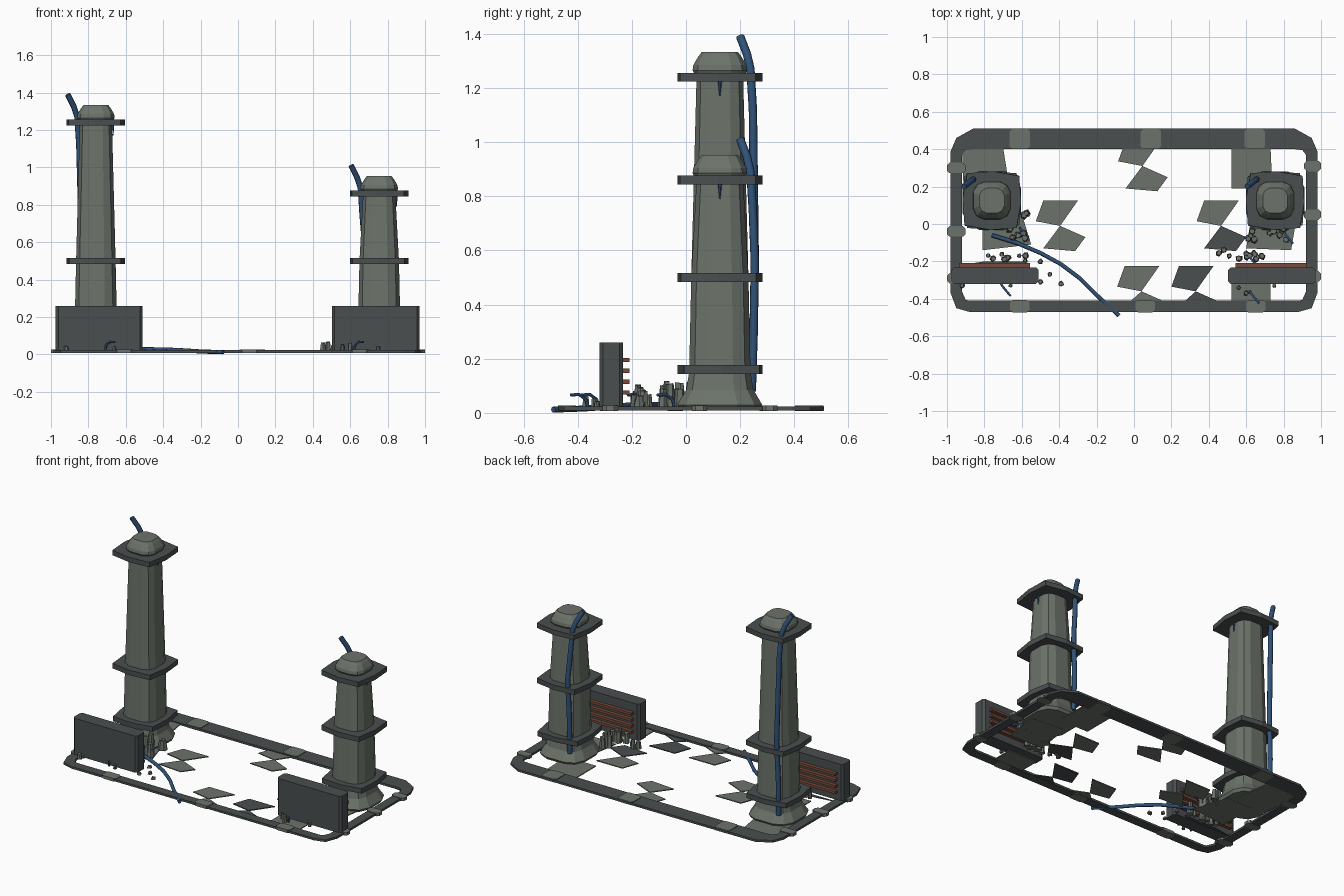
import bpy, bmesh, math, random
from mathutils import Matrix, Vector

if "Cube" in bpy.data.objects:
    bpy.data.objects.remove(bpy.data.objects["Cube"])

random.seed(4)


def material(name, r, g, b):
    m = bpy.data.materials.new(name)
    m.diffuse_color = (r, g, b, 1)
    m.use_nodes = True
    m.node_tree.nodes["Principled BSDF"].inputs["Base Color"].default_value = m.diffuse_color
    return m


STONE = material("weathered stone", 0.150, 0.172, 0.145)
DARK = material("dark slate", 0.068, 0.077, 0.078)
BLUE = material("blue cable", 0.030, 0.085, 0.190)
COPPER = material("copper slat", 0.190, 0.068, 0.040)


def finish(name, bm, mat):
    bmesh.ops.recalc_face_normals(bm, faces=bm.faces)
    me = bpy.data.meshes.new(name)
    bm.to_mesh(me)
    bm.free()
    me.materials.append(mat)
    ob = bpy.data.objects.new(name, me)
    bpy.context.collection.objects.link(ob)
    return ob


def prism(bm, pts, z0, z1):
    """Extrude a flat outline between two heights."""
    lo = [bm.verts.new((x, y, z0)) for x, y in pts]
    hi = [bm.verts.new((x, y, z1)) for x, y in pts]
    bm.faces.new(lo)
    bm.faces.new(hi)
    for i in range(len(pts)):
        j = (i + 1) % len(pts)
        bm.faces.new((lo[i], lo[j], hi[j], hi[i]))


def loft(name, cx, cy, profile, mat, sides=12, power=0.65):
    """Stack rounded-square rings of (height, half width)."""
    bm = bmesh.new()
    rings = []
    for z, r in profile:
        ring = []
        for i in range(sides):
            a = 2 * math.pi * (i + 0.5) / sides
            c, s = math.cos(a), math.sin(a)
            ring.append(bm.verts.new((cx + r * math.copysign(abs(c) ** power, c),
                                      cy + r * math.copysign(abs(s) ** power, s), z)))
        rings.append(ring)
    for a, b in zip(rings, rings[1:]):
        for i in range(sides):
            j = (i + 1) % sides
            bm.faces.new((a[i], a[j], b[j], b[i]))
    bm.faces.new(rings[0])
    bm.faces.new(rings[-1])
    return finish(name, bm, mat)


def tube(name, pts, radius):
    cu = bpy.data.curves.new(name, 'CURVE')
    cu.dimensions = '3D'
    cu.bevel_depth, cu.bevel_resolution, cu.use_fill_caps = radius, 2, True
    sp = cu.splines.new('POLY')
    sp.points.add(len(pts) - 1)
    for p, co in zip(sp.points, pts):
        p.co = (*co, 1)
    tmp = bpy.data.objects.new(name + "_path", cu)
    bpy.context.collection.objects.link(tmp)
    dg = bpy.context.evaluated_depsgraph_get()
    me = bpy.data.meshes.new_from_object(tmp.evaluated_get(dg))
    bpy.data.objects.remove(tmp)
    me.materials.clear()
    me.materials.append(BLUE)
    ob = bpy.data.objects.new(name, me)
    bpy.context.collection.objects.link(ob)


# perimeter frame: chamfered ring, wider at the back
def mirror_loop(half):
    return half + [(-x, y) for x, y in reversed(half)]


outer = mirror_loop([(-0.88, -0.47), (-0.95, -0.45), (-0.98, -0.37),
                     (-0.98, 0.39), (-0.95, 0.46), (-0.86, 0.51)])
inner = mirror_loop([(-0.88, -0.41), (-0.90, -0.405), (-0.92, -0.36),
                     (-0.92, 0.37), (-0.90, 0.395), (-0.86, 0.40)])
bm = bmesh.new()
n = len(outer)
rows = [[bm.verts.new((x, y, z)) for x, y in loop]
        for loop, z in ((outer, 0.009), (outer, 0.023), (inner, 0.023), (inner, 0.009))]
for k in range(4):
    a, b = rows[k], rows[(k + 1) % 4]
    for i in range(n):
        j = (i + 1) % n
        bm.faces.new((a[i], a[j], b[j], b[i]))
finish("perimeter_frame", bm, DARK)

# clamps around the frame
bm = bmesh.new()
clamps = [(x, 0.455, 0.055, 0.053) for x in (-0.61, 0.09, 0.645)]
clamps += [(x, -0.44, 0.052, 0.033) for x in (-0.61, 0.06, 0.65)]
clamps += [(-0.95, y, 0.05, 0.028) for y in (0.30, -0.04, -0.29)]
clamps += [(0.955, y, 0.045, 0.028) for y in (0.31, 0.05, -0.28)]
for x, y, w, d in clamps:
    c = 0.014
    prism(bm, [(x - w, y - d + c), (x - w + c, y - d), (x + w - c, y - d), (x + w, y - d + c),
               (x + w, y + d - c), (x + w - c, y + d), (x - w + c, y + d), (x - w, y + d - c)],
          0.007, 0.027)
finish("frame_clamps", bm, STONE)

# broken floor shards: two kite pieces meeting at a point
UPPER = [(-0.09, 0.125), (0.095, 0.125), (0, -0.01), (-0.13, 0.015)]
LOWER = [(0, -0.01), (0.135, -0.07), (0.08, -0.145), (-0.09, -0.13)]
light, dark = bmesh.new(), bmesh.new()
for cx, cy, up, low in ((0.045, 0.32, light, light), (-0.395, 0, light, light),
                        (0.465, 0, light, dark), (0.04, -0.35, light, light),
                        (0.33, -0.35, dark, dark)):
    for shape, target in ((UPPER, up), (LOWER, low)):
        prism(target, [(cx + x, max(cy + y, -0.44)) for x, y in shape], 0.011, 0.017)
for quad in ([(-0.92, 0.41), (-0.70, 0.41), (-0.66, 0.16), (-0.91, 0.16)],
             [(-0.81, 0.12), (-0.62, 0.12), (-0.55, -0.11), (-0.81, -0.14)],
             [(0.52, 0.41), (0.73, 0.41), (0.74, 0.19), (0.52, 0.19)],
             [(0.64, 0.12), (0.88, 0.1), (0.84, -0.14), (0.60, -0.13)],
             [(0.52, -0.28), (0.73, -0.28), (0.73, -0.43), (0.52, -0.43)]):
    prism(light, quad, 0.011, 0.017)
prism(dark, [(-0.93, -0.22), (-0.60, -0.22), (-0.56, -0.20), (-0.80, -0.20)], 0.011, 0.016)
finish("floor_shards", light, STONE)
finish("dark_floor_shards", dark, DARK)

# two columns with collars, caps and back cables
CY = 0.125
for side, cx, top in (("left", -0.76, 1.24), ("right", 0.755, 0.86)):
    loft(side + "_column", cx, CY, [(0.012, 0.15), (0.03, 0.16), (0.085, 0.127), (0.15, 0.116),
                                    (0.5, 0.108), (top, 0.088)], STONE)
    loft(side + "_cap", cx, CY, [(top, 0.09), (top + 0.025, 0.103), (top + 0.045, 0.10),
                                 (top + 0.075, 0.082), (top + 0.093, 0.068)], STONE)
    bm = bmesh.new()
    for k, z in enumerate((0.16, 0.5, top)):
        turn = math.radians((3, -2, -3)[k])
        pts = []
        for i in range(8):
            a = turn + i * math.pi / 4
            r = 0.157 if i % 2 == 0 else 0.197
            pts.append((cx + r * math.cos(a), CY + r * math.sin(a)))
        prism(bm, pts, z - 0.016, z + 0.016)
    finish(side + "_collars", bm, DARK)
    tube(side + "_back_cable",
         [(cx - 0.15, 0.20, top + 0.15), (cx - 0.118, 0.225, top + 0.085),
          (cx - 0.10, 0.238, top + 0.03), (cx - 0.09, 0.247, top - 0.12),
          (cx - 0.075, 0.254, 0.56), (cx - 0.085, 0.25, 0.3), (cx - 0.083, 0.243, 0.08)], 0.0155)
    bm = bmesh.new()
    bmesh.ops.create_cone(bm, cap_ends=True, segments=6, radius1=0.002, radius2=0.008, depth=0.06,
                          matrix=Matrix.Translation((cx + 0.092, CY, top - 0.04)))
    finish(side + "_cable_tip", bm, BLUE)

# low front walls with chamfered ends and copper slats behind
for side, x0, x1 in (("left", -0.975, -0.51), ("right", 0.503, 0.97)):
    bm = bmesh.new()
    y0, y1, c = -0.32, -0.232, 0.014
    prism(bm, [(x0, y0 + c), (x0 + c, y0), (x1 - c, y0), (x1, y0 + c),
               (x1, y1 - c), (x1 - c, y1), (x0 + c, y1), (x0, y1 - c)], 0.02, 0.26)
    finish(side + "_front_wall", bm, DARK)
    bm = bmesh.new()
    for z in (0.075, 0.115, 0.155, 0.195):
        a, b = x0 + 0.04, x1 - 0.045
        prism(bm, [(a, -0.235), (b, -0.235), (b, -0.209), (a, -0.209)], z - 0.008, z + 0.008)
    finish(side + "_slats", bm, COPPER)


# rubble: jittered tapering chunks
def rubble(name, spots):
    bm = bmesh.new()
    for x, y, r, h in spots:
        m = Matrix.Translation((x, y, 0.012 + h / 2)) @ Matrix.Rotation(random.uniform(0, 3), 4, 'Z')
        res = bmesh.ops.create_cone(bm, cap_ends=True, segments=6, radius1=r, radius2=r * 0.7,
                                    depth=h, matrix=m)
        for v in res["verts"]:
            v.co += Vector([random.uniform(-0.18, 0.18) * r for _ in range(3)])
    finish(name, bm, STONE)


def scatter(count, xr, yr, rr, hr):
    return [(random.uniform(*xr), random.uniform(*yr), random.uniform(*rr), random.uniform(*hr))
            for _ in range(count)]


rubble("left_rubble", scatter(9, (-0.67, -0.57), (-0.09, 0.08), (0.015, 0.026), (0.05, 0.11))
       + scatter(9, (-0.79, -0.56), (-0.20, -0.15), (0.012, 0.02), (0.04, 0.09))
       + [(-0.5, -0.2, 0.015, 0.015), (-0.45, -0.27, 0.013, 0.015), (-0.39, -0.32, 0.016, 0.015),
          (-0.5, -0.31, 0.015, 0.015), (-0.92, -0.33, 0.016, 0.03), (-0.66, -0.33, 0.012, 0.03)])
rubble("right_rubble", scatter(9, (0.58, 0.82), (-0.09, -0.02), (0.015, 0.026), (0.05, 0.10))
       + scatter(8, (0.54, 0.70), (-0.19, -0.10), (0.014, 0.022), (0.05, 0.09))
       + [(0.455, -0.155, 0.018, 0.05), (0.48, -0.14, 0.018, 0.055), (0.51, -0.17, 0.015, 0.04),
          (0.56, -0.34, 0.012, 0.04), (0.60, -0.37, 0.016, 0.05), (0.75, -0.33, 0.012, 0.03)])

# loose wires on the floor
tube("long_floor_cable", [(-0.76, -0.06, 0.035), (-0.63, -0.10, 0.03), (-0.5, -0.155, 0.028),
                          (-0.39, -0.215, 0.027), (-0.29, -0.29, 0.022), (-0.2, -0.38, 0.016),
                          (-0.08, -0.49, 0.012)], 0.011)
for i, (x, y) in enumerate(((0.62, -0.36), (0.80, -0.04), (0.60, -0.15), (-0.61, -0.02), (-0.71, -0.32))):
    tube("loose_wire_%d" % (i + 1), [(x, y, 0.015), (x + 0.005, y - 0.01, 0.05),
                                     (x + 0.025, y - 0.035, 0.068), (x + 0.05, y - 0.065, 0.066)], 0.006)
